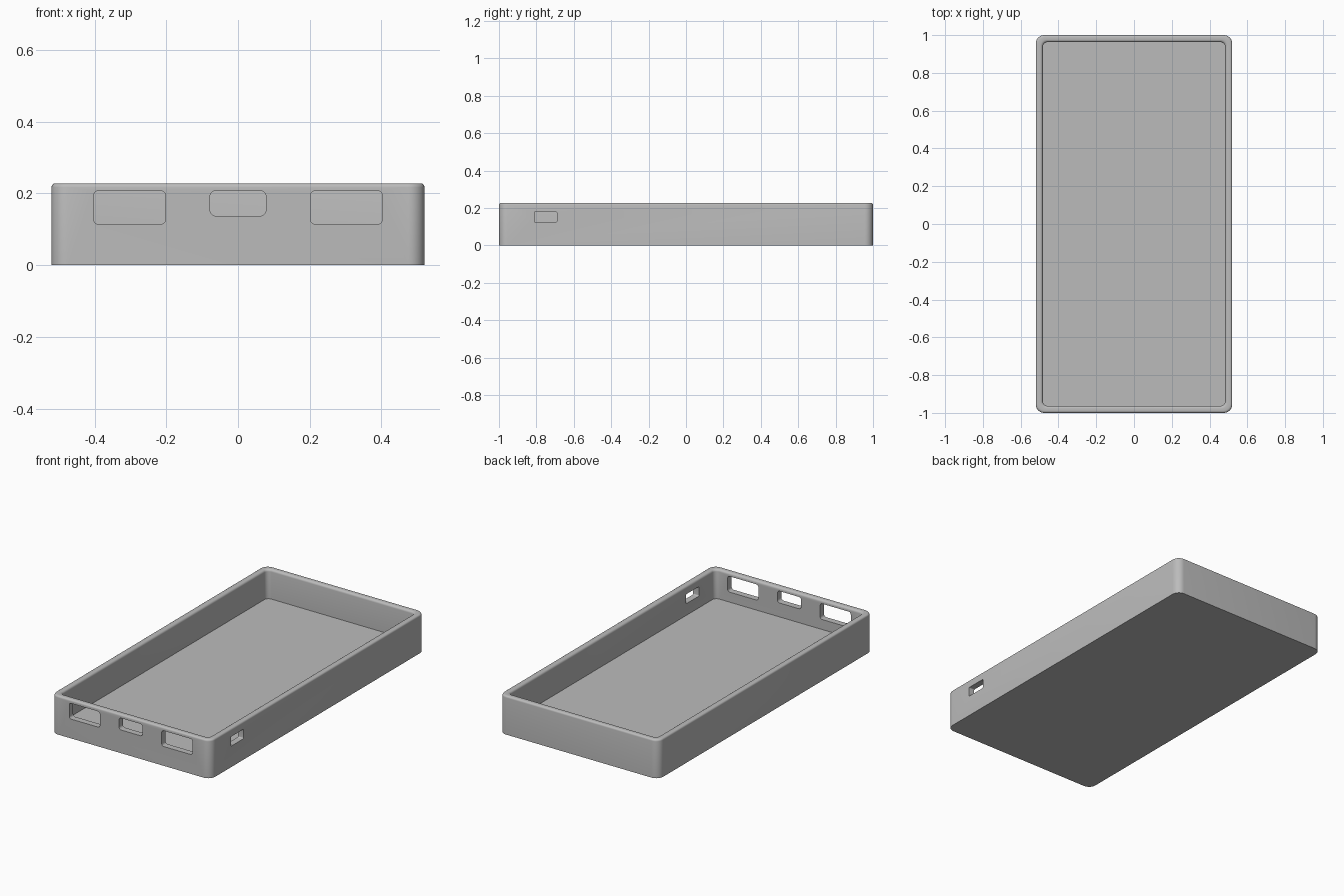
import bpy, bmesh, math

if "Cube" in bpy.data.objects:
    bpy.data.objects.remove(bpy.data.objects["Cube"])

HX, HY, H = 0.52, 1.0, 0.228      # outer half sizes and height
WALL, FLOOR = 0.037, 0.055        # wall and floor thickness
CORNER = 0.045                    # outer corner radius

grey = bpy.data.materials.new("plain grey")
grey.diffuse_color = (0.5, 0.5, 0.5, 1)
grey.use_nodes = True
grey.node_tree.nodes["Principled BSDF"].inputs["Base Color"].default_value = grey.diffuse_color


def rounded_rect(hx, hy, r, n=8):
    """Counter-clockwise outline of a rectangle with round corners."""
    pts = []
    for k, (sx, sy) in enumerate([(1, 1), (-1, 1), (-1, -1), (1, -1)]):
        for i in range(n + 1):
            a = math.pi / 2 * (k + i / n)
            pts.append((sx * (hx - r) + r * math.cos(a),
                        sy * (hy - r) + r * math.sin(a)))
    return pts


def loft(name, rings):
    """Skin a list of point rings and cap both ends."""
    bm = bmesh.new()
    loops = [[bm.verts.new(p) for p in ring] for ring in rings]
    n = len(loops[0])
    for a, b in zip(loops, loops[1:]):
        for i in range(n):
            j = (i + 1) % n
            bm.faces.new((a[i], a[j], b[j], b[i]))
    bm.faces.new(loops[0][::-1])
    bm.faces.new(loops[-1])
    bmesh.ops.recalc_face_normals(bm, faces=bm.faces)
    me = bpy.data.meshes.new(name)
    bm.to_mesh(me)
    bm.free()
    me.materials.append(grey)
    ob = bpy.data.objects.new(name, me)
    bpy.context.collection.objects.link(ob)
    return ob


# Tray section as (inset, height): outer wall, rounded rim, inner wall, floor
ro, ri, steps = 0.011, 0.013, 4
section = [(0, 0)]
for i in range(steps + 1):
    a = math.pi / 2 * i / steps
    section.append((ro - ro * math.cos(a), H - ro + ro * math.sin(a)))
for i in range(steps + 1):
    a = math.pi / 2 * i / steps
    section.append((WALL - ri + ri * math.sin(a), H - ri + ri * math.cos(a)))
section.append((WALL, FLOOR))

tray = loft("tray", [
    [(x, y, z) for x, y in rounded_rect(HX - d, HY - d, CORNER - d * 0.5)]
    for d, z in section])


# Port openings: centre along wall, bottom, top, half width, corner radius
def opening(name, side, c, z0, z1, hw, r):
    outline = rounded_rect(hw, (z1 - z0) / 2, r, 5)
    zc = (z0 + z1) / 2
    if side == "front":
        rings = [[(c + u, y, zc + v) for u, v in outline] for y in (-1.1, -0.9)]
    else:
        rings = [[(x, c + u, zc + v) for u, v in outline] for x in (0.42, 0.62)]
    cutter = loft(name, rings)
    cutter.hide_render = True
    return cutter


cutters = [
    opening("left_port_cutter", "front", -0.302, 0.114, 0.207, 0.1, 0.013),
    opening("middle_port_cutter", "front", 0.0, 0.137, 0.207, 0.078, 0.016),
    opening("right_port_cutter", "front", 0.302, 0.114, 0.207, 0.1, 0.013),
    opening("side_port_cutter", "right", -0.75, 0.124, 0.18, 0.06, 0.006),
]

bpy.context.view_layer.objects.active = tray
tray.select_set(True)
for cutter in cutters:
    mod = tray.modifiers.new(cutter.name, "BOOLEAN")
    mod.operation = "DIFFERENCE"
    mod.solver = "EXACT"
    mod.object = cutter
    bpy.ops.object.modifier_apply(modifier=mod.name)
    bpy.data.objects.remove(cutter)

bpy.ops.object.shade_smooth_by_angle(angle=math.radians(30))
